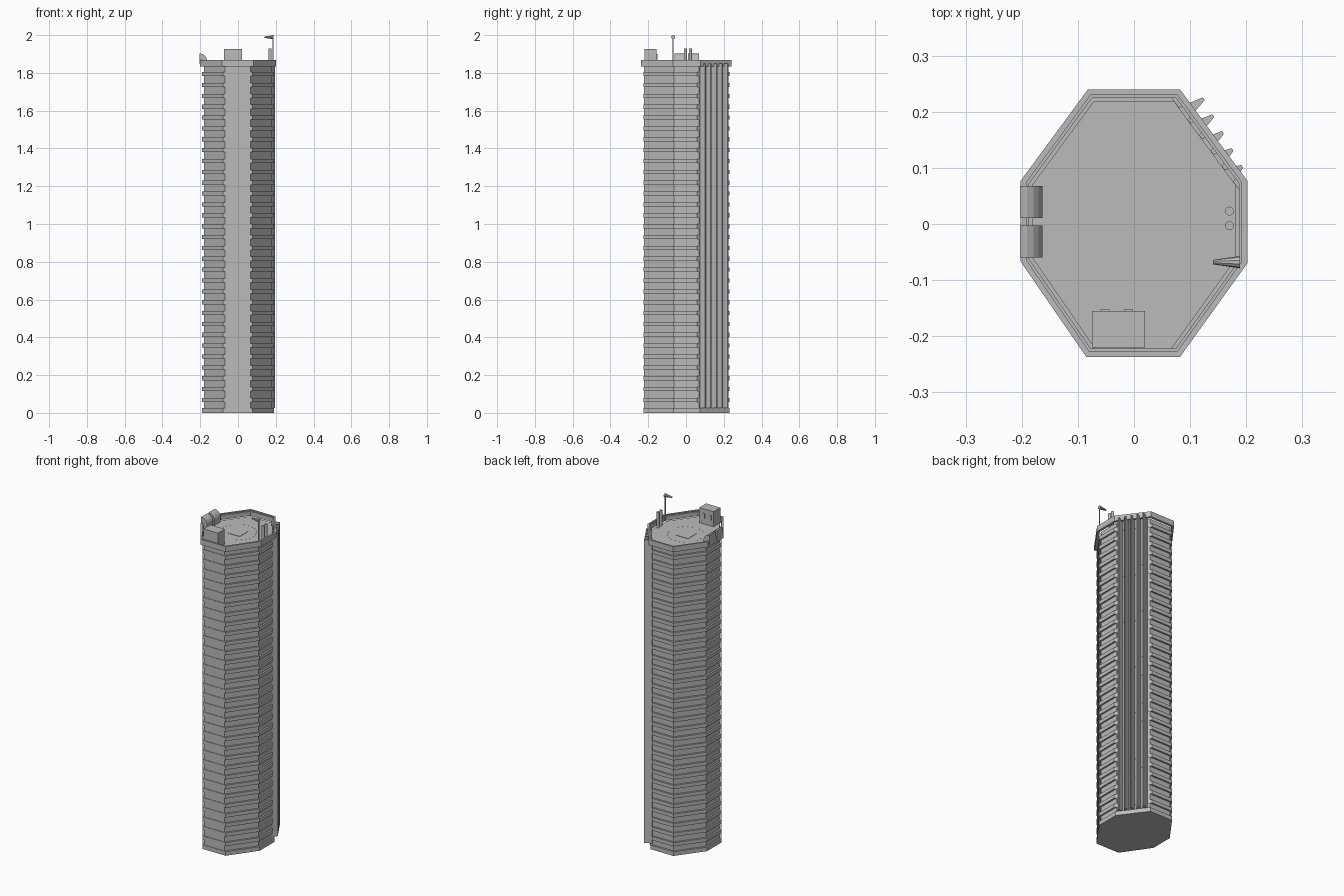
import bpy, bmesh, math
from mathutils import Vector

cube = bpy.data.objects.get("Cube")
if cube:
    bpy.data.objects.remove(cube, do_unlink=True)

grey = bpy.data.materials.new("concrete_grey")
grey.use_nodes = True
grey.diffuse_color = (0.5, 0.5, 0.5, 1)
grey.node_tree.nodes["Principled BSDF"].inputs["Base Color"].default_value = (0.5, 0.5, 0.5, 1)

# Parapet outline, counter-clockwise from the front left corner; side 3 carries the fins
OUTLINE = [(-0.085, -0.237), (0.082, -0.237), (0.202, -0.07), (0.202, 0.077),
           (0.082, 0.24), (-0.082, 0.24), (-0.202, 0.077), (-0.202, -0.067)]
FIN_SIDE = 3
FLOORS, PITCH = 32, 0.0575
ROOF, RIM = 1.835, 1.868


def inset(depths):
    """Move each side of the outline inward by its own depth."""
    lines = []
    for i, d in enumerate(depths):
        a, b = Vector(OUTLINE[i]), Vector(OUTLINE[(i + 1) % 8])
        t = (b - a).normalized()
        lines.append((a + Vector((-t.y, t.x)) * d, t))
    pts = []
    for i in range(8):
        (p, t), (q, u) = lines[i - 1], lines[i]
        w = q - p
        pts.append(p + t * ((w.x * u.y - w.y * u.x) / (t.x * u.y - t.y * u.x)))
    return pts


def finish(name, bm):
    bmesh.ops.recalc_face_normals(bm, faces=bm.faces)
    mesh = bpy.data.meshes.new(name)
    bm.to_mesh(mesh)
    bm.free()
    mesh.materials.append(grey)
    obj = bpy.data.objects.new(name, mesh)
    bpy.context.collection.objects.link(obj)
    return obj


def prism(bm, pts, z0, z1):
    """Extrude a flat outline from z0 up to z1."""
    face = bm.faces.new([bm.verts.new((p[0], p[1], z0)) for p in pts])
    out = bmesh.ops.extrude_face_region(bm, geom=[face], use_keep_orig=True)
    for v in out["geom"]:
        if isinstance(v, bmesh.types.BMVert):
            v.co.z = z1


def box_pts(x0, x1, y0, y1):
    return [(x0, y0), (x1, y0), (x1, y1), (x0, y1)]


def circle(x, y, r, n=12):
    return [(x + r * math.cos(math.tau * i / n), y + r * math.sin(math.tau * i / n)) for i in range(n)]


def solid(name, pts, z0, z1):
    bm = bmesh.new()
    prism(bm, pts, z0, z1)
    return finish(name, bm)


# Tower shaft, foot and roof deck
core = [0.021] * 8
core[0] = 0.014
solid("tower_core", inset(core), 0, ROOF)
solid("tower_foot", inset([0.011] * 8), 0, 0.025)

# Projecting floor bands, flush with the shaft on the finned side
band = [0.011] * 8
band[FIN_SIDE] = 0.0205
bm = bmesh.new()
for i in range(1, FLOORS):
    prism(bm, inset(band), i * PITCH, i * PITCH + 0.022)
finish("floor_bands", bm)

# Parapet ring with a stepped inner edge
bm = bmesh.new()
rings = [([0.0] * 8, ROOF), ([0.0] * 8, RIM), ([0.01] * 8, RIM), ([0.01] * 8, RIM - 0.006),
         ([0.015] * 8, RIM - 0.006), ([0.015] * 8, ROOF)]
loops = [[bm.verts.new((p.x, p.y, z)) for p in inset(d)] for d, z in rings]
for k, lower in enumerate(loops):
    upper = loops[(k + 1) % len(loops)]
    for i in range(8):
        j = (i + 1) % 8
        bm.faces.new((lower[i], lower[j], upper[j], upper[i]))
finish("parapet", bm)

# Tall wedge fins, deeper toward the back
a, b = (Vector(OUTLINE[FIN_SIDE + k]) for k in (1, 0))
along = (b - a).normalized()
out = Vector((-along.y, along.x))
if out.x < 0:
    out = -out
bm = bmesh.new()
for i in range(5):
    mid = a.lerp(b, 0.19 + 0.17 * i)
    depth = 0.024 - 0.004 * i
    base = mid - out * 0.022
    tip = mid + out * depth
    prism(bm, [base - along * 0.014, tip - along * 0.003, tip + along * 0.003, base + along * 0.014],
          0.025, 1.85)
finish("wall_fins", bm)

# Roof plant room and its two small vents
solid("plant_room", box_pts(-0.075, 0.02, -0.22, -0.155), ROOF, 1.926)
for side, x in (("right", -0.052), ("left", -0.01)):
    solid(side + "_plant_vent", box_pts(x - 0.008, x + 0.008, -0.156, -0.152), 1.87, 1.9)

# Twin flue pipes
for name, y in (("front_flue", -0.003), ("back_flue", 0.023)):
    solid(name, circle(0.17, y, 0.008), ROOF, 1.928)

# Curved hoods on the right-hand rim
for name, y0 in (("front_hood", -0.06), ("back_hood", 0.011)):
    profile = [(-0.203, RIM - 0.02), (-0.203, 1.903)]
    profile += [(-0.203 + 0.04 * math.sin(t), 1.86 + 0.043 * math.cos(t))
                for t in (math.radians(18 * k) for k in range(1, 6))]
    profile += [(-0.163, ROOF), (-0.186, ROOF), (-0.186, RIM - 0.02)]
    bm = bmesh.new()
    face = bm.faces.new([bm.verts.new((x, y0, z)) for x, z in profile])
    res = bmesh.ops.extrude_face_region(bm, geom=[face], use_keep_orig=True)
    bmesh.ops.translate(bm, vec=(0, 0.057, 0),
                        verts=[v for v in res["geom"] if isinstance(v, bmesh.types.BMVert)])
    finish(name, bm)

# Wind sock on its mast
solid("sock_mast", circle(0.186, -0.068, 0.003, 8), ROOF, 2.0)
bpy.ops.mesh.primitive_cone_add(vertices=10, radius1=0.011, radius2=0.004, depth=0.048,
                                location=(0.165, -0.068, 1.989), rotation=(0, -math.pi / 2, 0))
sock = bpy.context.object
sock.name = "wind_sock"
sock.data.materials.append(grey)

# Landing pad plate with a ring of lamps
solid("landing_pad", box_pts(-0.05, 0.033, -0.03, 0.052), ROOF, ROOF + 0.002)
bm = bmesh.new()
for i in range(24):
    t = math.tau * i / 24
    prism(bm, circle(0.1 * math.cos(t) - 0.008, 0.1 * math.sin(t) + 0.012, 0.0015, 6), ROOF, ROOF + 0.002)
finish("pad_lamps", bm)
